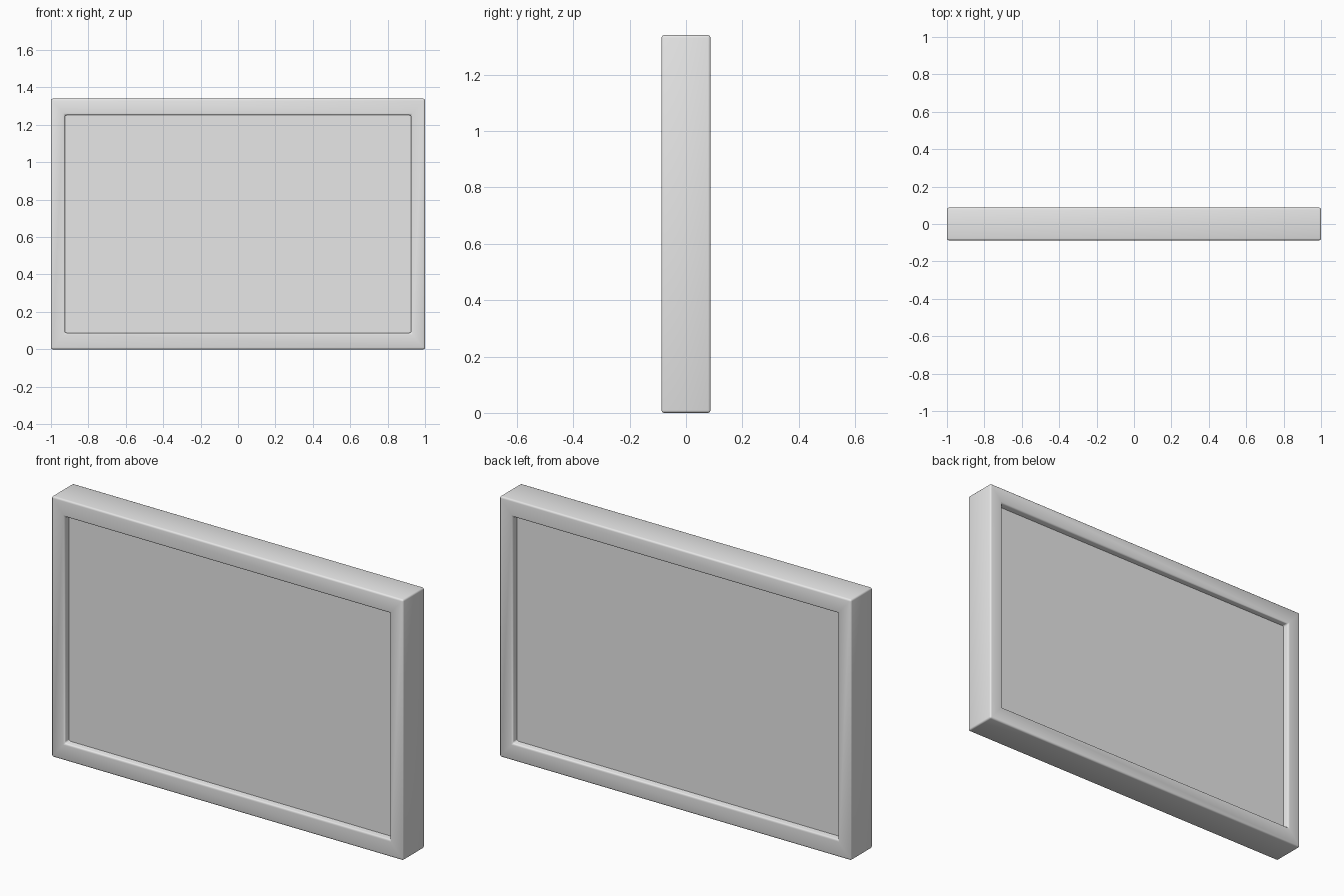
import bpy
import bmesh

cube = bpy.data.objects.get("Cube")
if cube:
    bpy.data.objects.remove(cube, do_unlink=True)

WIDTH, HEIGHT, DEPTH = 2.0, 1.34, 0.174
SIDE, RAIL = 0.075, 0.088      # border widths
RECESS = 0.036                 # panel set-back on both faces

grey = bpy.data.materials.new("plain_grey")
grey.use_nodes = True
grey.diffuse_color = (0.8, 0.8, 0.8, 1)
grey.node_tree.nodes["Principled BSDF"].inputs["Base Color"].default_value = (0.8, 0.8, 0.8, 1)


def add_object(name, bm):
    bmesh.ops.recalc_face_normals(bm, faces=bm.faces)
    mesh = bpy.data.meshes.new(name)
    bm.to_mesh(mesh)
    bm.free()
    mesh.materials.append(grey)
    obj = bpy.data.objects.new(name, mesh)
    obj.location.z = HEIGHT / 2
    bpy.context.collection.objects.link(obj)
    return obj


def rectangle(bm, half_w, half_h, y):
    corners = [(-1, -1), (1, -1), (1, 1), (-1, 1)]
    return [bm.verts.new((sx * half_w, y, sz * half_h)) for sx, sz in corners]


# Frame: four rectangular loops joined into a closed ring
outer = (WIDTH / 2, HEIGHT / 2)
inner = (WIDTH / 2 - SIDE, HEIGHT / 2 - RAIL)
bm = bmesh.new()
loops = [rectangle(bm, *size, y) for size, y in (
    (outer, -DEPTH / 2), (outer, DEPTH / 2), (inner, DEPTH / 2), (inner, -DEPTH / 2))]
for i in range(4):
    a, b = loops[i], loops[(i + 1) % 4]
    for j in range(4):
        k = (j + 1) % 4
        bm.faces.new((a[j], a[k], b[k], b[j]))
frame = add_object("frame", bm)
frame.data.shade_smooth()
bevel = frame.modifiers.new("soft_edges", "BEVEL")
bevel.width = 0.009
bevel.segments = 3

# Panel: flat board recessed on the front and the back
bm = bmesh.new()
bmesh.ops.create_cube(bm, size=1)
bmesh.ops.scale(bm, verts=bm.verts, vec=(
    2 * inner[0] + 0.02, DEPTH - 2 * RECESS, 2 * inner[1] + 0.02))
add_object("panel", bm)
